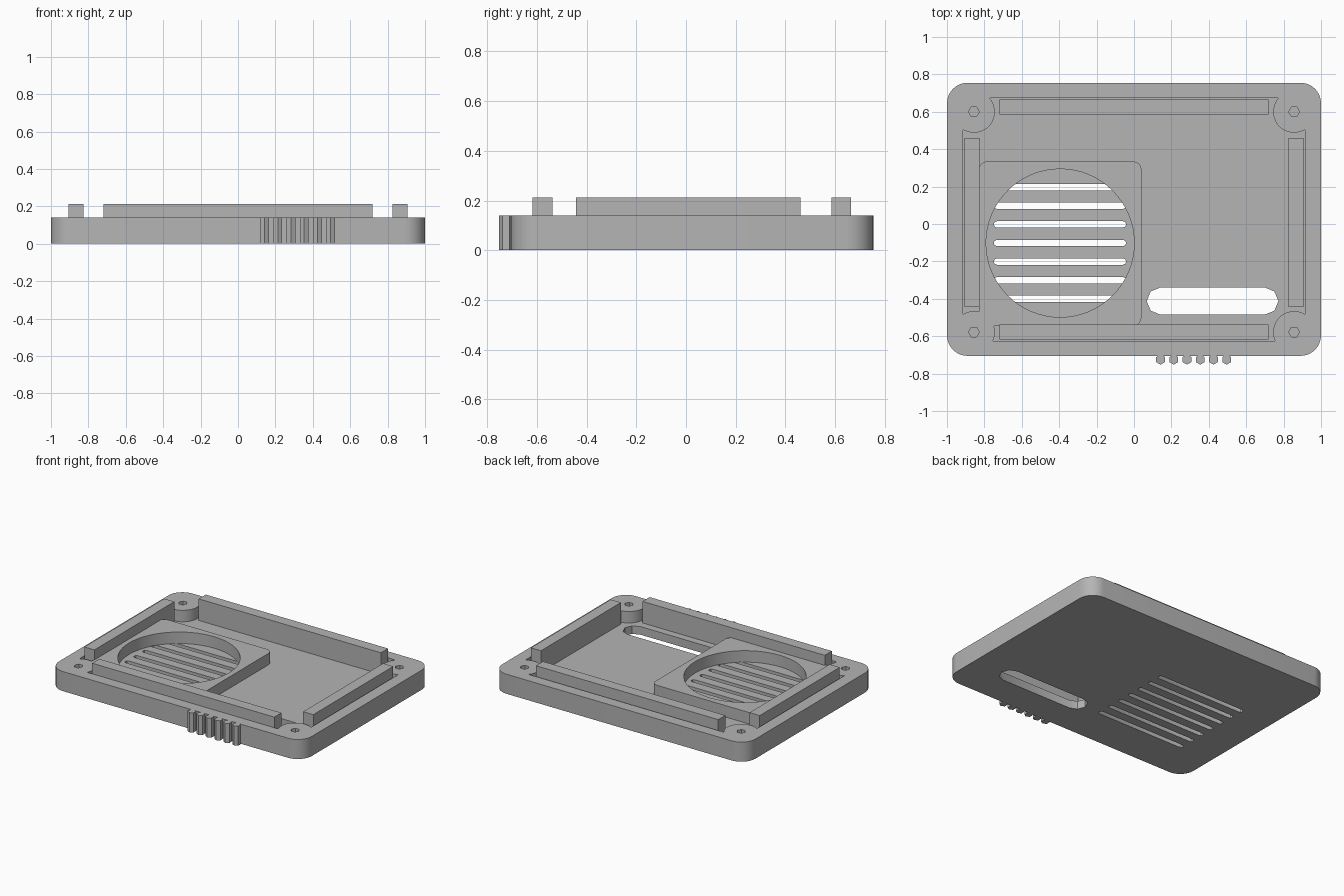
import bpy, bmesh
from math import sin, cos, asin, acos, pi

if "Cube" in bpy.data.objects:
    bpy.data.objects.remove(bpy.data.objects["Cube"], do_unlink=True)

FLOOR, RIM, TOP = 0.058, 0.14, 0.212

grey = bpy.data.materials.new("light_grey_plastic")
grey.use_nodes = True
grey.diffuse_color = (0.46, 0.46, 0.46, 1)
grey.node_tree.nodes["Principled BSDF"].inputs["Base Color"].default_value = (0.46, 0.46, 0.46, 1)


def arc(cx, cy, r, a0, a1, steps):
    return [(cx + r * cos(a), cy + r * sin(a))
            for a in (a0 + (a1 - a0) * k / steps for k in range(steps + 1))]


def circle(cx, cy, r, sides, turn=0.0):
    return arc(cx, cy, r, turn, turn + 2 * pi, sides)[:-1]


def rect(x0, x1, y0, y1):
    return [(x0, y0), (x1, y0), (x1, y1), (x0, y1)]


def rounded(x0, x1, y0, y1, r, steps):
    """Rectangle outline with rounded corners."""
    corners = [(x1 - r, y1 - r), (x0 + r, y1 - r), (x0 + r, y0 + r), (x1 - r, y0 + r)]
    return [p for q, (cx, cy) in enumerate(corners)
            for p in arc(cx, cy, r, q * pi / 2, (q + 1) * pi / 2, steps)]


def stadium(x0, x1, cy, r):
    """Slot outline with eight-sided ends."""
    return arc(x1 - r, cy, r, -pi / 2, pi / 2, 4) + arc(x0 + r, cy, r, pi / 2, 3 * pi / 2, 4)


def sheet(bm, z, up, *loops):
    """Flat face at height z: the first loop is the outline, the others are holes."""
    edges = []
    for loop in loops:
        vs = [bm.verts.new((x, y, z)) for x, y in loop]
        edges += [bm.edges.new((a, b)) for a, b in zip(vs, vs[1:] + vs[:1])]
    filled = bmesh.ops.triangle_fill(bm, edges=edges, use_beauty=True)["geom"]
    for f in filled:
        if isinstance(f, bmesh.types.BMFace):
            f.normal_update()
            if (f.normal.z > 0) != up:
                f.normal_flip()


def wall(bm, loop, z0, z1, hole=False):
    """Upright wall along a loop, facing inwards for a hole."""
    low = [bm.verts.new((x, y, z0)) for x, y in loop]
    high = [bm.verts.new((x, y, z1)) for x, y in loop]
    for i in range(len(loop)):
        quad = [low[i - 1], low[i], high[i], high[i - 1]]
        bm.faces.new(quad[::-1] if hole else quad)


def finish(bm, name):
    """Weld the faces, smooth the shallow edges and make the object."""
    bmesh.ops.remove_doubles(bm, verts=bm.verts[:], dist=1e-5)
    bm.normal_update()
    for f in bm.faces:
        f.smooth = True
    for e in bm.edges:
        e.smooth = e.calc_face_angle(pi) < 0.5
    mesh = bpy.data.meshes.new(name)
    bm.to_mesh(mesh)
    bm.free()
    mesh.materials.append(grey)
    bpy.context.collection.objects.link(bpy.data.objects.new(name, mesh))


def prism(name, loop, z0, z1):
    bm = bmesh.new()
    sheet(bm, z0, False, loop)
    sheet(bm, z1, True, loop)
    wall(bm, loop, z0, z1)
    finish(bm, name)


# Outlines of the tray and its openings
SX, FRONT, BACK, R = 0.856, -0.578, 0.6, 0.112
outer = rounded(-1, 1, -0.705, 0.755, 0.11, 8)
well = circle(-0.395, -0.102, 0.396, 64)
fan_area = rect(-0.8, 0.01, -0.51, 0.31)
slots = [stadium(-0.75, -0.042, 0.197 - 0.0995 * k, 0.017) for k in range(7)]
long_slot = stadium(0.068, 0.772, -0.412, 0.0725)
screws = [circle(x, y, 0.029, 6) for x in (-SX, SX) for y in (FRONT, BACK)]

# Cavity outline: it bends around the four screw bosses and the fan mount
side = acos((0.915 - SX) / R)
front = asin((0.625 + FRONT) / R)
back = asin((0.675 - BACK) / R)
mount_front = asin((-0.545 - FRONT) / R)
mount_side = acos((SX - 0.83) / R)
cavity = (arc(-SX, FRONT, R, mount_front, -front, 6)
          + arc(SX, FRONT, R, pi + front, side, 14)
          + arc(SX, BACK, R, -side, -pi - back, 14)
          + arc(-SX, BACK, R, back, side - pi, 14)
          + arc(-SX, FRONT, R, pi - side, mount_side, 6)
          + arc(-0.785, 0.29, 0.045, pi, pi / 2, 4)
          + arc(-0.005, 0.29, 0.045, pi / 2, 0, 4)
          + arc(-0.005, -0.5, 0.045, 0, -pi / 2, 4))

# Tray: underside, outer wall and rim
tray = bmesh.new()
sheet(tray, 0, False, outer, long_slot, *slots)
wall(tray, outer, 0, RIM)
sheet(tray, RIM, True, outer, cavity, well, *screws)

# Tray: cavity with the long opening
wall(tray, cavity, FLOOR, RIM, hole=True)
sheet(tray, FLOOR, True, cavity, long_slot)
wall(tray, long_slot, 0, FLOOR, hole=True)

# Tray: fan well with grille; the mount closes the slot ends from above
wall(tray, well, FLOOR, RIM, hole=True)
sheet(tray, FLOOR, True, fan_area, *slots)
sheet(tray, FLOOR, False, fan_area, well)
for slot in slots:
    wall(tray, slot, 0, FLOOR, hole=True)

# Tray: blind screw holes
for screw in screws:
    wall(tray, screw, FLOOR, RIM, hole=True)
    sheet(tray, FLOOR, True, screw)
finish(tray, "tray")

# Raised locating bars just inside the rim
prism("back_bar", rect(-0.72, 0.72, 0.585, 0.665), FLOOR, TOP)
prism("front_bar", rect(-0.72, 0.72, -0.618, -0.538), FLOOR, TOP)
prism("right_bar", rect(-0.905, -0.825, -0.443, 0.46), FLOOR, TOP)
prism("left_bar", rect(0.825, 0.905, -0.443, 0.46), FLOOR, TOP)

# Grip ridges on the front edge
for k in range(6):
    prism(f"grip_ridge_{k + 1}", circle(0.142 + 0.0707 * k, -0.725, 0.027, 6, pi / 6), 0, RIM)
